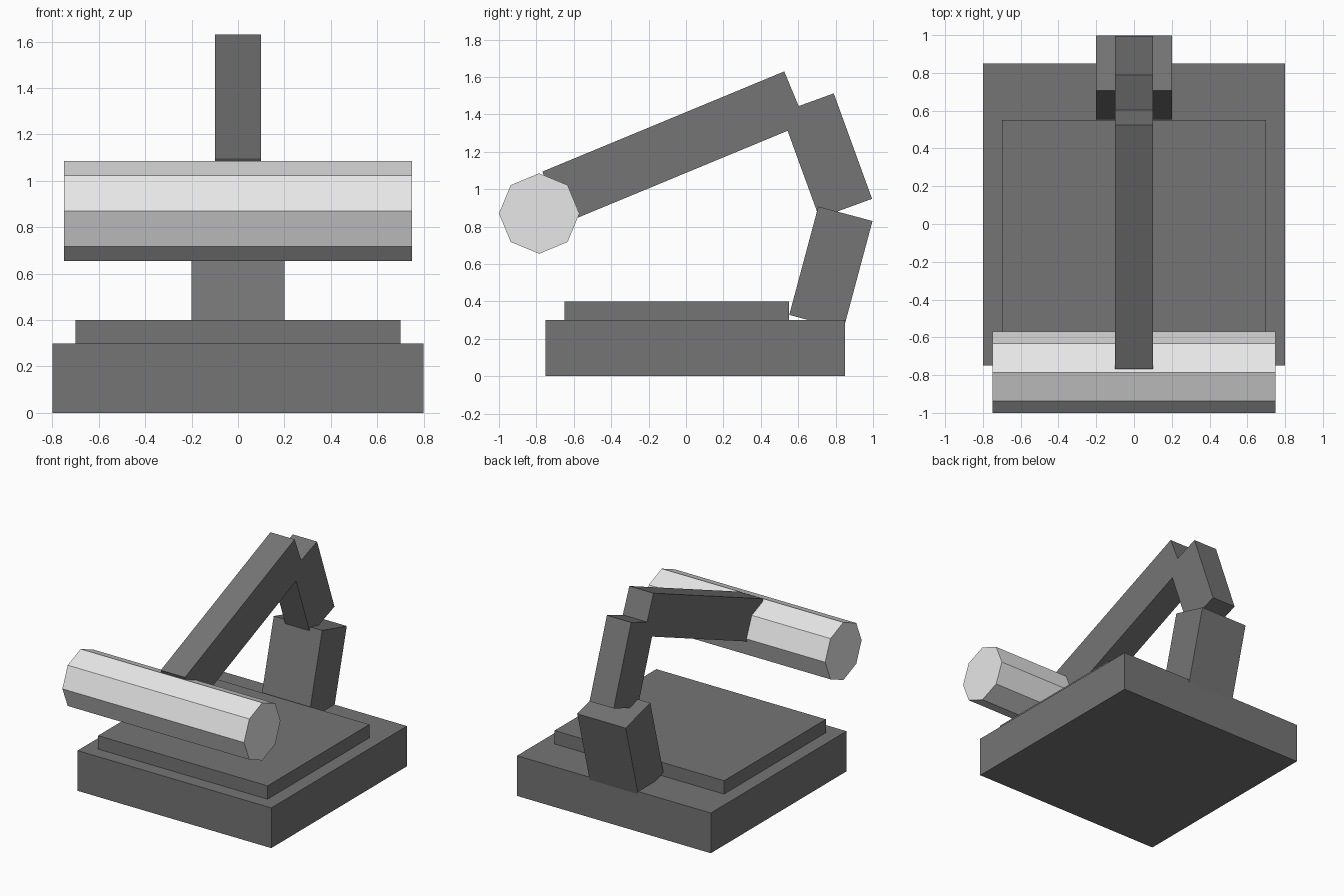
import bpy, bmesh, math

if "Cube" in bpy.data.objects:
    bpy.data.objects.remove(bpy.data.objects["Cube"])


def material(name, value):
    m = bpy.data.materials.new(name)
    m.diffuse_color = (value, value, value, 1)
    m.use_nodes = True
    m.node_tree.nodes["Principled BSDF"].inputs["Base Color"].default_value = m.diffuse_color
    return m


DARK = material("dark_grey", 0.178)
LIGHT = material("light_grey", 0.8)


def prism(name, profile, half_width, mat):
    """Extrude a (y, z) profile symmetrically along x."""
    bm = bmesh.new()
    face = bm.faces.new([bm.verts.new((-half_width, y, z)) for y, z in profile])
    ext = bmesh.ops.extrude_face_region(bm, geom=[face])
    for v in ext["geom"]:
        if isinstance(v, bmesh.types.BMVert):
            v.co.x = half_width
    bmesh.ops.recalc_face_normals(bm, faces=bm.faces)
    mesh = bpy.data.meshes.new(name)
    bm.to_mesh(mesh)
    bm.free()
    mesh.materials.append(mat)
    ob = bpy.data.objects.new(name, mesh)
    bpy.context.collection.objects.link(ob)
    return ob


def box(name, half_width, y0, y1, z0, z1):
    prism(name, [(y0, z0), (y1, z0), (y1, z1), (y0, z1)], half_width, DARK)


def beam(name, corner, angle, length, depth, half_width):
    """Tilted bar: starts at its corner, runs along angle, depth to the right."""
    a = math.radians(angle)
    dy, dz = math.cos(a) * length, math.sin(a) * length
    py, pz = math.sin(a) * depth, -math.cos(a) * depth
    y, z = corner
    prism(name, [(y, z), (y + dy, z + dz), (y + dy + py, z + dz + pz),
                 (y + py, z + pz)], half_width, DARK)


# Stepped base
box("base", 0.8, -0.75, 0.85, 0.0, 0.3)
box("base_plate", 0.7, -0.65, 0.55, 0.3, 0.4)

# Jointed arm
beam("lower_arm", (0.552, 0.328), 75, 0.6, 0.3, 0.2)
beam("middle_arm", (0.713, 0.846), 110, 0.6, 0.3, 0.1)
beam("upper_arm", (-0.768, 1.094), 22.5, 1.4, 0.3, 0.1)

# Eight-sided lamp head
R = 0.215
prism("lamp_head",
      [(-0.785 + R * math.cos(i * math.pi / 4), 0.87 + R * math.sin(i * math.pi / 4))
       for i in range(8)], 0.75, LIGHT)
